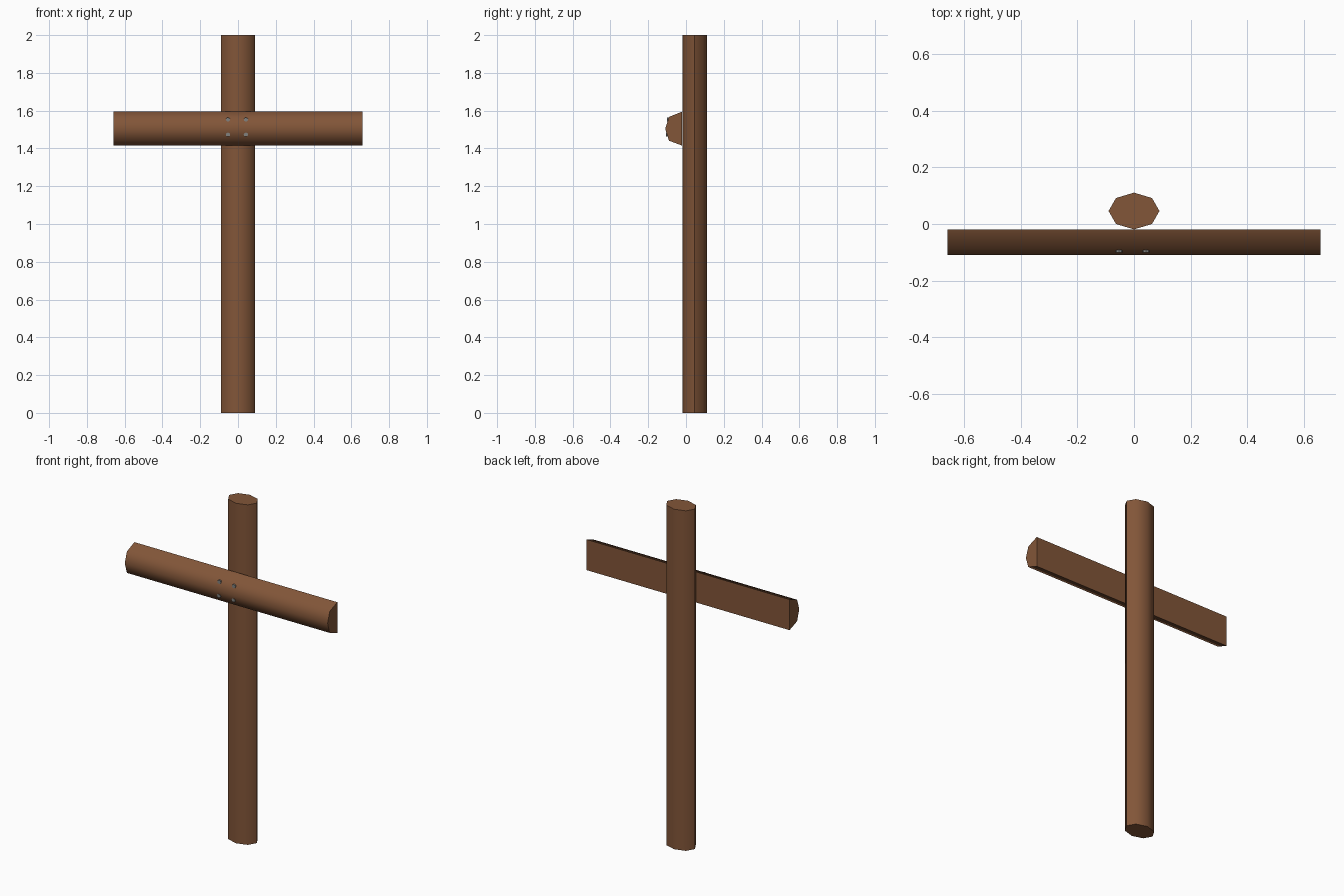
import bpy, bmesh, math
from mathutils import Vector

if "Cube" in bpy.data.objects:
    bpy.data.objects.remove(bpy.data.objects["Cube"])


def material(name, color):
    m = bpy.data.materials.new(name)
    m.diffuse_color = (*color, 1)
    m.use_nodes = True
    m.node_tree.nodes["Principled BSDF"].inputs["Base Color"].default_value = m.diffuse_color
    return m


wood = material("brown wood", (0.223, 0.092, 0.040))
steel = material("grey steel", (0.22, 0.22, 0.21))


def prism(name, profile, along, mat, angle):
    """Extrude a closed profile of 3D points along a vector."""
    bm = bmesh.new()
    face = bm.faces.new([bm.verts.new(p) for p in profile])
    ext = bmesh.ops.extrude_face_region(bm, geom=[face], use_keep_orig=True)
    for v in ext["geom"]:
        if isinstance(v, bmesh.types.BMVert):
            v.co += Vector(along)
    bmesh.ops.recalc_face_normals(bm, faces=bm.faces)
    mesh = bpy.data.meshes.new(name)
    bm.to_mesh(mesh)
    bm.free()
    mesh.materials.append(mat)
    ob = bpy.data.objects.new(name, mesh)
    bpy.context.collection.objects.link(ob)
    bpy.ops.object.select_all(action='DESELECT')
    ob.select_set(True)
    bpy.context.view_layer.objects.active = ob
    bpy.ops.object.shade_smooth_by_angle(angle=math.radians(angle))
    return ob


ring = [(math.cos(i * math.pi / 4), math.sin(i * math.pi / 4)) for i in range(8)]

# upright post: flattened octagonal log
prism("upright_post", [(0.09 * c, 0.046 + 0.065 * s, 0) for c, s in ring],
      (0, 0, 2), wood, 50)

# crossbeam: half log with its flat side against the post
half = [(-0.02, 1.595), (-0.09, 1.567), (-0.11, 1.505), (-0.09, 1.441), (-0.02, 1.415)]
prism("crossbeam", [(-0.66, y, z) for y, z in half], (1.32, 0, 0), wood, 60)

# four nail heads sunk into the crossbeam
for x in (-0.053, 0.042):
    for z, y in ((1.553, -0.1), (1.473, -0.105)):
        prism("nail", [(x + 0.012 * c, y, z + 0.011 * s) for c, s in ring],
              (0, 0.03, 0), steel, 30)
